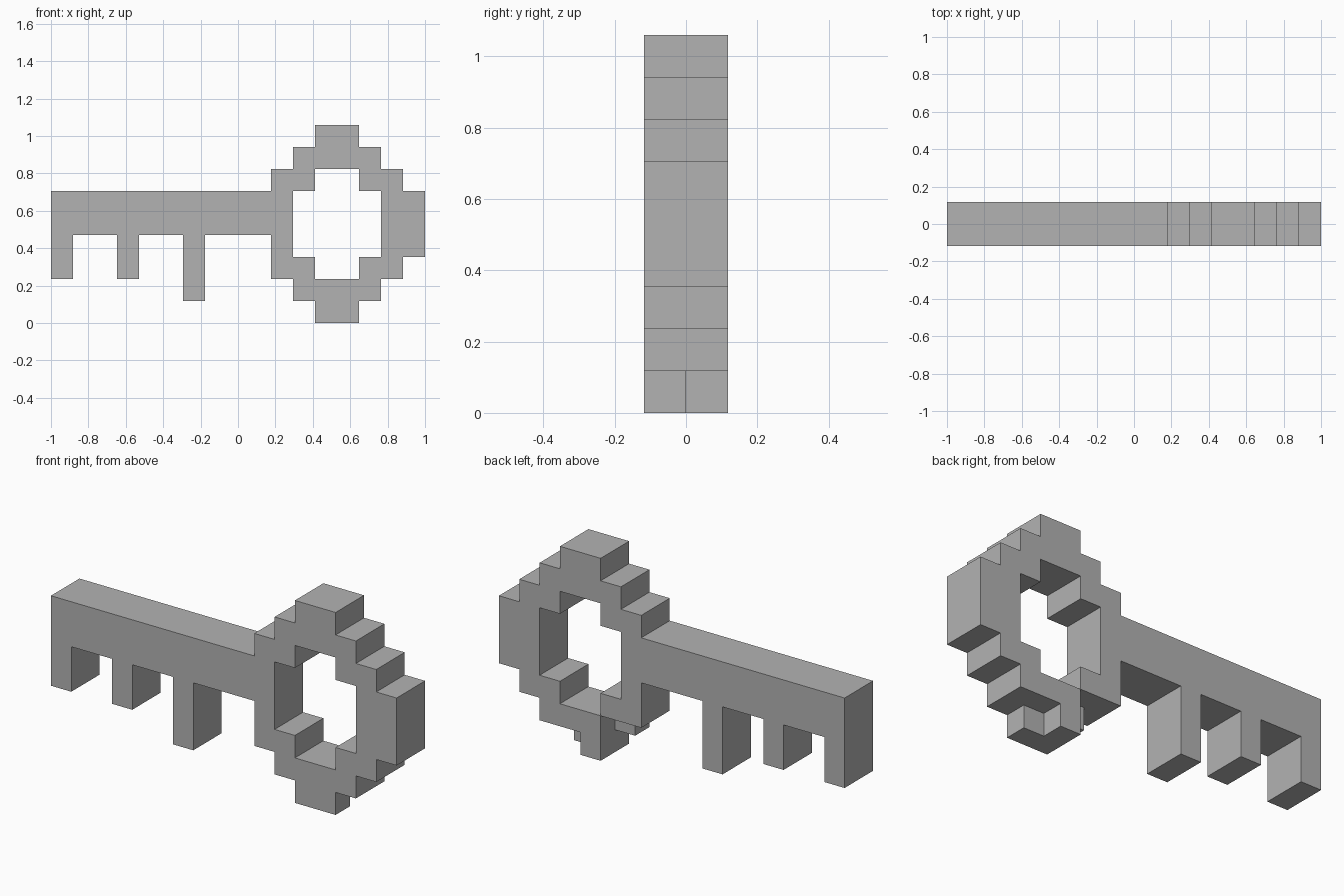
import bpy
import bmesh
from mathutils import Vector

cube = bpy.data.objects.get("Cube")
if cube:
    bpy.data.objects.remove(cube, do_unlink=True)

UNIT = 2 / 17   # edge of one building block
DEPTH = 2       # blocks from front to back
cells = set()


def fill(x0, x1, z0, z1, y0=0, y1=DEPTH):
    """All blocks inside a box, in block units."""
    return {(x, y, z) for x in range(x0, x1)
            for y in range(y0, y1) for z in range(z0, z1)}


# Bow: stepped ring, outer rows mirrored top to bottom
for row, (left, right) in enumerate([(12, 14), (11, 15), (10, 16)]):
    cells |= fill(left, right, row, row + 1)
    cells |= fill(left, right, 8 - row, 9 - row)
cells |= fill(10, 17, 3, 6)

# Opening in the bow
cells -= fill(11, 15, 3, 6)
cells -= fill(12, 14, 2, 7)

# Shaft
cells |= fill(0, 10, 4, 6)

# Teeth
for x, bottom in [(0, 2), (3, 2), (6, 1)]:
    cells |= fill(x, x + 1, bottom, 4)

# Two missing blocks on the back of the bow
cells -= fill(13, 14, 0, 1, 1, 2)
cells -= fill(11, 12, 1, 2, 1, 2)

# Skin the blocks: a face wherever a block has no neighbour
bm = bmesh.new()
corners = {}


def corner(p):
    key = tuple(p)
    if key not in corners:
        corners[key] = bm.verts.new(
            ((p[0] - 8.5) * UNIT, (p[1] - DEPTH / 2) * UNIT, p[2] * UNIT))
    return corners[key]


for cell in sorted(cells):
    for axis in range(3):
        u, v = Vector((0, 0, 0)), Vector((0, 0, 0))
        u[(axis + 1) % 3] = 1
        v[(axis + 2) % 3] = 1
        for side in (0, 1):
            near = list(cell)
            near[axis] += 2 * side - 1
            if tuple(near) in cells:
                continue
            o = Vector(cell)
            o[axis] += side
            loop = [o, o + u, o + u + v, o + v]
            if side == 0:
                loop.reverse()
            bm.faces.new([corner([round(c) for c in p]) for p in loop])

# Merge the flat areas into large faces
bmesh.ops.dissolve_limit(bm, angle_limit=0.01, verts=bm.verts[:], edges=bm.edges[:])
mesh = bpy.data.meshes.new("key")
bm.to_mesh(mesh)
bm.free()
key = bpy.data.objects.new("key", mesh)
bpy.context.collection.objects.link(key)

# Plain grey material
grey = bpy.data.materials.new("grey")
grey.use_nodes = True
colour = (0.45, 0.45, 0.45, 1)
grey.diffuse_color = colour
grey.node_tree.nodes["Principled BSDF"].inputs["Base Color"].default_value = colour
mesh.materials.append(grey)
